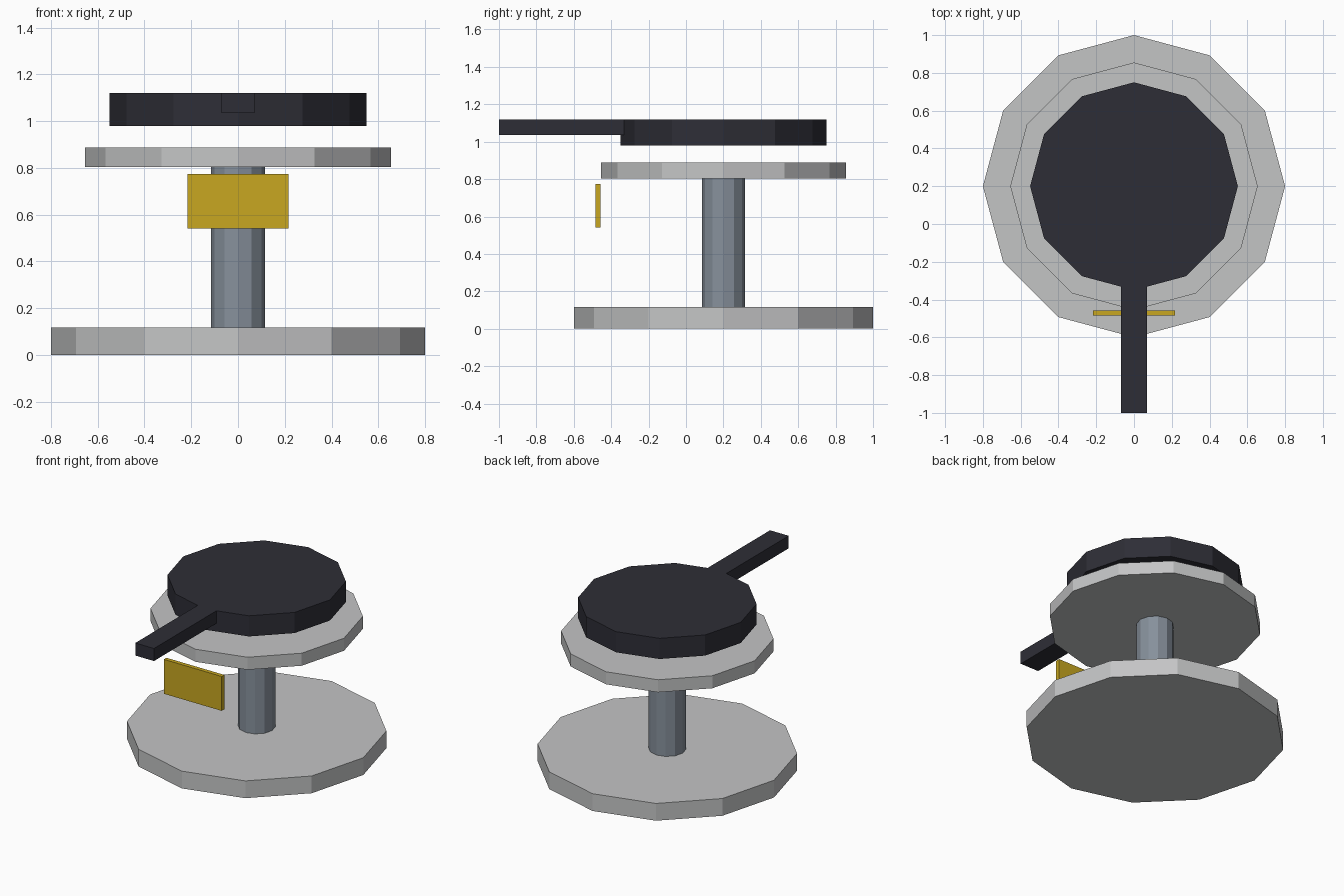
import bpy

cube = bpy.data.objects.get("Cube")
if cube:
    bpy.data.objects.remove(cube, do_unlink=True)


def material(name, rgb):
    mat = bpy.data.materials.new(name)
    mat.use_nodes = True
    mat.diffuse_color = (*rgb, 1)
    mat.node_tree.nodes["Principled BSDF"].inputs["Base Color"].default_value = (*rgb, 1)
    return mat


def finish(name, mat):
    obj = bpy.context.object
    obj.name = name
    obj.data.materials.append(mat)
    return obj


CENTRE_Y = 0.2


def disc(name, radius, bottom, top, mat):
    """Twelve-sided flat-shaded cylinder on the shared vertical axis."""
    bpy.ops.mesh.primitive_cylinder_add(
        vertices=12, radius=radius, depth=top - bottom,
        location=(0, CENTRE_Y, (bottom + top) / 2))
    return finish(name, mat)


def box(name, low, high, mat):
    """Axis-aligned box between two corners."""
    middle = [(a + b) / 2 for a, b in zip(low, high)]
    bpy.ops.mesh.primitive_cube_add(size=1, location=middle)
    obj = finish(name, mat)
    for v in obj.data.vertices:
        v.co = [c * (b - a) for c, a, b in zip(v.co, low, high)]
    return obj


light_grey = material("light grey", (0.55, 0.555, 0.56))
steel = material("steel blue grey", (0.24, 0.28, 0.33))
charcoal = material("charcoal", (0.027, 0.027, 0.037))
gold = material("gold", (0.58, 0.39, 0.015))

# Stand: foot, column and upper plate
disc("base", 0.80, 0, 0.117, light_grey)
disc("column", 0.115, 0.117, 0.803, steel)
disc("upper_plate", 0.655, 0.803, 0.888, light_grey)

# Pan floating above the plate, with its handle flush with the top
disc("pan", 0.55, 0.98, 1.12, charcoal)
box("pan_handle", (-0.07, -1.0, 1.035), (0.07, -0.33, 1.12), charcoal)

# Tag hanging in front of the column
box("tag", (-0.217, -0.485, 0.54), (0.217, -0.457, 0.773), gold)
